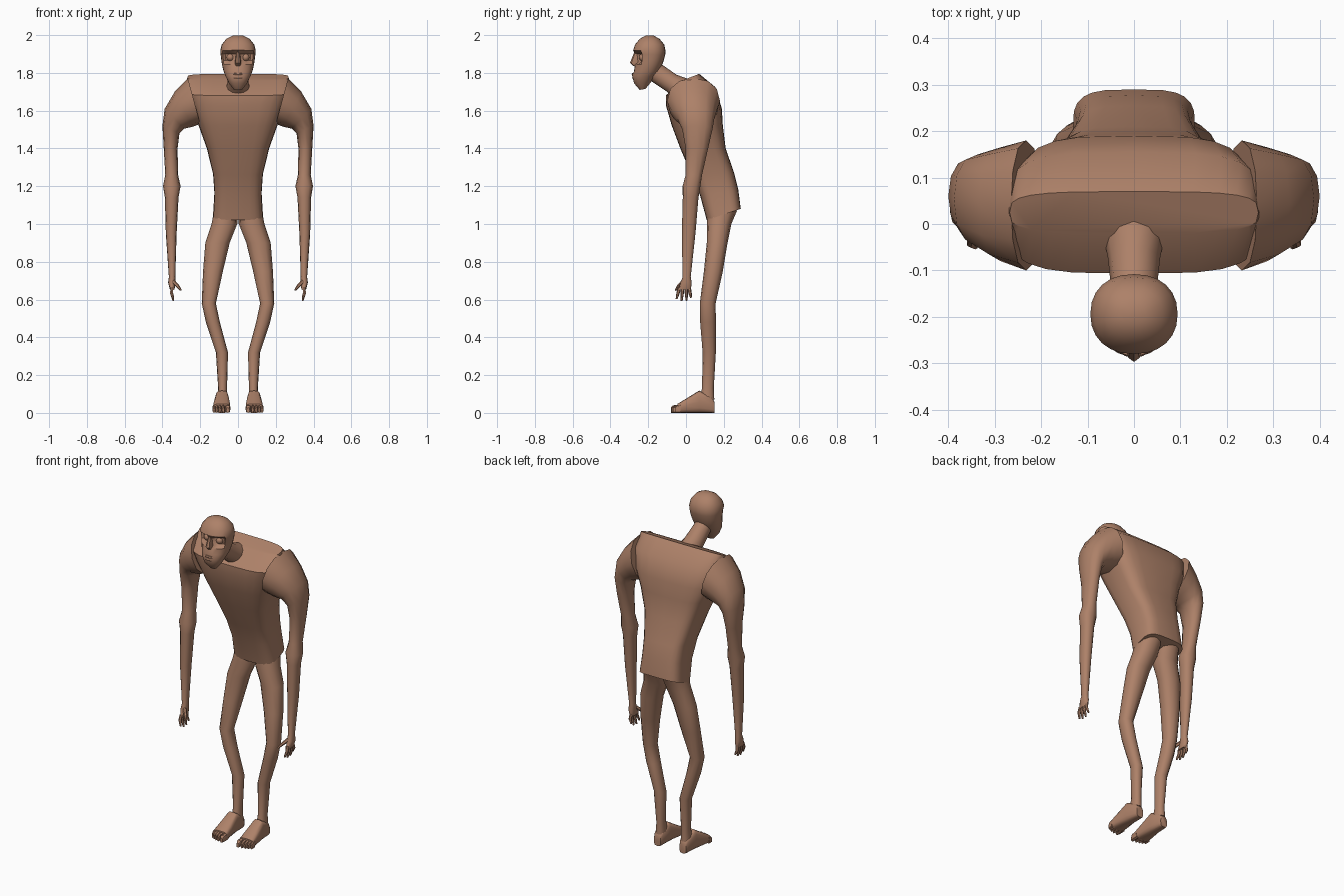
import bpy, bmesh, math
from mathutils import Vector

skin = bpy.data.materials.new("brown_skin")
skin.diffuse_color = (0.42, 0.22, 0.14, 1)


def finish(name, bm, mirror=False):
    bmesh.ops.recalc_face_normals(bm, faces=bm.faces)
    me = bpy.data.meshes.new(name)
    bm.to_mesh(me)
    bm.free()
    me.materials.append(skin)
    ob = bpy.data.objects.new(name, me)
    bpy.context.collection.objects.link(ob)
    bpy.ops.object.select_all(action='DESELECT')
    ob.select_set(True)
    bpy.context.view_layer.objects.active = ob
    bpy.ops.object.shade_smooth_by_angle(angle=math.radians(38))
    if mirror:
        ob.modifiers.new("mirror", 'MIRROR').use_mirror_merge = False
    return ob


def add_loft(bm, rings, n=12, p=1.0):
    """Skin rings given as (centre, half axis u, half axis v); p < 1 squares them off."""
    def sp(t):
        return math.copysign(abs(t) ** p, t) if abs(t) > 1e-6 else 0.0
    loops = []
    for c, u, v in rings:
        loop = []
        for i in range(n):
            a = 2 * math.pi * i / n
            loop.append(bm.verts.new(c + u * sp(math.cos(a)) + v * sp(math.sin(a))))
        loops.append(loop)
    for a, b in zip(loops, loops[1:]):
        for i in range(n):
            j = (i + 1) % n
            bm.faces.new((a[i], a[j], b[j], b[i]))
    bm.faces.new(loops[0][::-1])
    bm.faces.new(loops[-1])


def central(rows):
    """Rows: front y, front z, back y, back z, half width."""
    out = []
    for fy, fz, by, bz, w in rows:
        f, b = Vector((0, fy, fz)), Vector((0, by, bz))
        out.append(((f + b) / 2, Vector((w, 0, 0)), (b - f) / 2))
    return out


def limb(rows):
    """Rows: outer x, outer z, inner x, inner z, front y, back y."""
    out = []
    for ox, oz, ix, iz, fy, by in rows:
        o, i = Vector((ox, 0, oz)), Vector((ix, 0, iz))
        c = (o + i) / 2 + Vector((0, (fy + by) / 2, 0))
        out.append((c, (o - i) / 2, Vector((0, (by - fy) / 2, 0))))
    return out


def add_tube(bm, pts, radii, n=6):
    """Thin digit along a short path."""
    pts = [Vector(p) for p in pts]
    d = (pts[-1] - pts[0]).normalized()
    u = d.cross(Vector((1, 0, 0))).normalized()
    v = d.cross(u)
    add_loft(bm, [(p, u * r, v * r) for p, r in zip(pts, radii)], n)


# Torso, leaning forward from the hips
bm = bmesh.new()
add_loft(bm, central([
    (0.11, 1.02, 0.29, 1.08, 0.132),
    (0.075, 1.15, 0.277, 1.18, 0.125),
    (0.03, 1.26, 0.255, 1.27, 0.132),
    (-0.03, 1.40, 0.21, 1.40, 0.165),
    (-0.075, 1.52, 0.195, 1.52, 0.208),
    (-0.107, 1.63, 0.19, 1.61, 0.25),
    (-0.107, 1.68, 0.155, 1.725, 0.278),
    (-0.02, 1.76, 0.07, 1.795, 0.268)]), 24, 0.55)
finish("torso", bm)

# Neck, reaching forward
bm = bmesh.new()
add_loft(bm, central([
    (-0.07, 1.66, 0.02, 1.765, 0.066),
    (-0.10, 1.70, -0.05, 1.79, 0.056),
    (-0.19, 1.76, -0.15, 1.86, 0.046)]), 12)
finish("neck", bm)

# Head with sunken eye sockets under the brow
bm = bmesh.new()
add_loft(bm, central([
    (-0.245, 1.71, -0.215, 1.715, 0.022),
    (-0.275, 1.745, -0.19, 1.745, 0.048),
    (-0.285, 1.785, -0.165, 1.78, 0.066),
    (-0.275, 1.81, -0.14, 1.81, 0.077),
    (-0.27, 1.845, -0.125, 1.845, 0.085),
    (-0.268, 1.865, -0.118, 1.865, 0.088),
    (-0.27, 1.90, -0.11, 1.895, 0.092),
    (-0.28, 1.92, -0.108, 1.915, 0.094),
    (-0.27, 1.95, -0.115, 1.95, 0.086),
    (-0.245, 1.98, -0.14, 1.98, 0.062),
    (-0.215, 1.997, -0.17, 1.997, 0.028)]), 24, 0.9)
for v in bm.verts:
    if v.co.y < -0.2 and 1.85 < v.co.z < 1.91 and 0.012 < abs(v.co.x) < 0.075:
        v.co.y += 0.025
finish("head", bm)

# Eyeballs in the sockets
bm = bmesh.new()
bmesh.ops.create_uvsphere(bm, u_segments=12, v_segments=8, radius=0.02)
bmesh.ops.translate(bm, verts=bm.verts, vec=(0.04, -0.229, 1.882))
finish("eyes", bm, True)

# Nose and lips
bm = bmesh.new()
add_loft(bm, central([
    (-0.274, 1.91, -0.24, 1.91, 0.009),
    (-0.297, 1.853, -0.24, 1.85, 0.017),
    (-0.28, 1.836, -0.24, 1.836, 0.013)]), 8)
finish("nose", bm)
bm = bmesh.new()
for z, y in ((1.792, -0.276), (1.774, -0.273)):
    add_loft(bm, [(Vector((x, y + 6 * x * x, z)), Vector((0, 0.012 * s, 0)),
                   Vector((0, 0, 0.009 * s)))
                  for x, s in ((-0.036, 0.3), (-0.02, 0.9), (0, 1), (0.02, 0.9), (0.036, 0.3))], 8)
finish("lips", bm)

# Arms from the shoulder cap to the wrist and palm
bm = bmesh.new()
add_loft(bm, limb([
    (0.265, 1.772, 0.20, 1.53, -0.10, 0.18),
    (0.335, 1.70, 0.24, 1.515, -0.08, 0.165),
    (0.388, 1.61, 0.285, 1.505, -0.045, 0.15),
    (0.40, 1.52, 0.31, 1.48, -0.02, 0.14),
    (0.393, 1.40, 0.32, 1.40, -0.002, 0.117),
    (0.385, 1.26, 0.317, 1.26, -0.002, 0.085),
    (0.397, 1.20, 0.304, 1.20, -0.018, 0.076),
    (0.387, 1.14, 0.315, 1.14, -0.017, 0.066),
    (0.382, 0.95, 0.325, 0.95, -0.022, 0.05),
    (0.366, 0.72, 0.332, 0.72, -0.018, 0.025),
    (0.37, 0.69, 0.331, 0.69, -0.028, 0.03),
    (0.36, 0.652, 0.336, 0.652, -0.042, 0.026)]), 12, 0.9)
finish("arms", bm, True)

# Fingers fanned front to back, thumb turned inward
bm = bmesh.new()
for y0, y1, z1 in ((-0.034, -0.05, 0.603), (-0.017, -0.023, 0.592),
                   (0.001, 0.003, 0.594), (0.017, 0.026, 0.61)):
    add_tube(bm, [(0.349, y0, 0.665), (0.352, (y0 + y1) / 2, 0.635), (0.342, y1, z1)],
             (0.009, 0.009, 0.005))
add_tube(bm, [(0.342, -0.015, 0.695), (0.318, -0.04, 0.67), (0.302, -0.055, 0.65)],
         (0.011, 0.009, 0.005))
finish("fingers", bm, True)

# Legs with bent knees
bm = bmesh.new()
add_loft(bm, limb([
    (0.125, 1.08, 0.002, 1.06, 0.115, 0.27),
    (0.14, 1.0, 0.004, 1.0, 0.11, 0.24),
    (0.173, 0.90, 0.044, 0.90, 0.11, 0.22),
    (0.185, 0.75, 0.08, 0.75, 0.095, 0.195),
    (0.192, 0.58, 0.117, 0.58, 0.073, 0.157),
    (0.17, 0.48, 0.096, 0.48, 0.075, 0.158),
    (0.117, 0.32, 0.053, 0.32, 0.088, 0.158),
    (0.105, 0.13, 0.058, 0.13, 0.085, 0.147),
    (0.11, 0.07, 0.055, 0.07, 0.07, 0.15)]), 12, 0.9)
finish("legs", bm, True)

# Feet, skinned from heel to ball, flat underneath
bm = bmesh.new()
rings = []
for y, x0, x1, top in ((0.15, 0.062, 0.106, 0.06), (0.135, 0.055, 0.112, 0.085),
                       (0.07, 0.05, 0.12, 0.118), (0.0, 0.042, 0.13, 0.075),
                       (-0.045, 0.04, 0.134, 0.048)):
    rings.append((Vector(((x0 + x1) / 2, y, top / 2)),
                  Vector(((x1 - x0) / 2, 0, 0)), Vector((0, 0, top / 2))))
add_loft(bm, rings, 16, 0.6)
finish("feet", bm, True)

# Toes, the big one on the inside
bm = bmesh.new()
for x, r, tip in ((0.054, 0.014, -0.08), (0.078, 0.0095, -0.077), (0.096, 0.009, -0.072),
                  (0.112, 0.0085, -0.066), (0.127, 0.008, -0.058)):
    add_loft(bm, [(Vector((x, y, h)), Vector((r * s, 0, 0)), Vector((0, 0, h)))
                  for y, s, h in ((-0.03, 1, 0.022), (tip + 0.012, 1, 0.02), (tip, 0.6, 0.014))],
             8, 0.7)
finish("toes", bm, True)
